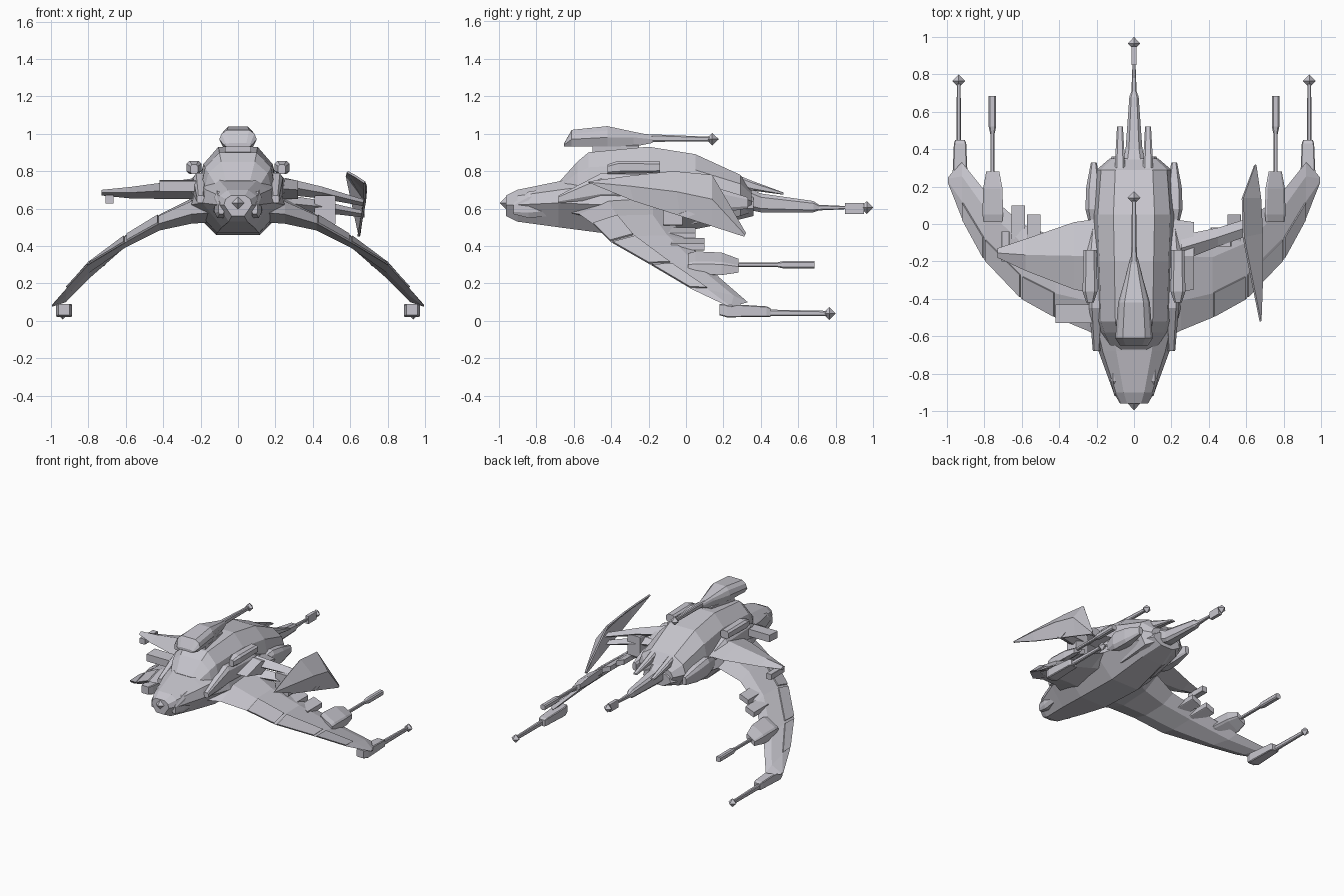
import bpy
import bmesh
from mathutils import Vector

cube = bpy.data.objects.get("Cube")
if cube:
    bpy.data.objects.remove(cube, do_unlink=True)

# One hull paint for every part
paint = bpy.data.materials.new("pale_grey_hull")
paint.use_nodes = True
colour = (.57, .56, .61, 1)
paint.diffuse_color = colour
paint.node_tree.nodes["Principled BSDF"].inputs["Base Color"].default_value = colour


def loft(name, rings, closed=True, mirror=False, shell=0):
    """Skin a list of equally long point rings."""
    bm = bmesh.new()
    rows = [[bm.verts.new(point) for point in ring] for ring in rings]
    count = len(rows[0])
    for near, far in zip(rows, rows[1:]):
        for i in range(count if closed else count - 1):
            j = (i + 1) % count
            bm.faces.new((near[i], near[j], far[j], far[i]))
    if closed:
        bm.faces.new(rows[0])
        bm.faces.new(rows[-1])
    bmesh.ops.recalc_face_normals(bm, faces=bm.faces)
    mesh = bpy.data.meshes.new(name)
    bm.to_mesh(mesh)
    bm.free()
    mesh.materials.append(paint)
    part = bpy.data.objects.new(name, mesh)
    bpy.context.scene.collection.objects.link(part)
    if shell:
        solid = part.modifiers.new("thickness", 'SOLIDIFY')
        solid.thickness = shell
    if mirror:
        part.modifiers.new("other_side", 'MIRROR').use_axis[0] = True
    return part


def hull(name, rows, roof, floor):
    """Eight-sided body; each row is y, half width, low, middle and high z."""
    rings = []
    for y, w, low, mid, high in rows:
        half = [(w * floor, low), (w, mid), (w * .88, mid + (high - mid) * .6), (w * roof, high)]
        outline = half + [(-x, z) for x, z in reversed(half)]
        rings.append([(x, y, z) for x, z in outline])
    return loft(name, rings)


def beam(name, x, rows, mirror=False, bevel=.6, lean=0):
    """Chamfered bar along y; each row is y, z, half width and half height."""
    corners = [(1, bevel), (bevel, 1), (-bevel, 1), (-1, bevel),
               (-1, -bevel), (-bevel, -1), (bevel, -1), (1, -bevel)]
    rings = [[(x + w * a, y, z + h * b - lean * w * a) for a, b in corners] for y, z, w, h in rows]
    return loft(name, rings, mirror=mirror)


def diamond(name, x, y, z, mirror=False, r=.034):
    """Four-sided pointed emitter tip."""
    sides = [(1, 0), (0, 1), (-1, 0), (0, -1)]
    loft(name, [[(x + s * a, y + d, z + s * b) for a, b in sides]
                for d, s in ((-r, .001), (0, r), (r, .001))], mirror=mirror)


# Main body: long nose and belly, then the domed back shell
hull("fuselage", [
    (-.96, .075, .56, .62, .67),
    (-.9, .11, .53, .62, .7),
    (-.68, .19, .5, .63, .745),
    (-.45, .25, .47, .62, .8),
    (-.1, .26, .46, .6, .75),
    (.2, .2, .52, .6, .7),
    (.36, .12, .56, .6, .66)], .5, .45)
hull("back_shell", [
    (-.67, .13, .62, .68, .75),
    (-.58, .18, .58, .7, .85),
    (-.52, .2, .55, .7, .9),
    (-.2, .21, .52, .7, .93),
    (.05, .22, .52, .68, .89),
    (.29, .2, .56, .66, .78),
    (.35, .13, .58, .64, .7)], .5, .7)
diamond("nose_emitter", 0, -.96, .63)
beam("nose_cheek", .09, [(-.92, .6, .015, .03), (-.84, .62, .035, .07), (-.6, .65, .05, .08)], True)

# Side strakes, shoulder pods and rear fairings
beam("side_strake", .2, [(-.68, .65, .02, .02), (-.45, .72, .04, .07),
                         (-.15, .72, .05, .06), (0, .68, .03, .03)], True)
beam("shoulder_pod", .235, [(-.42, .81, .02, .025), (-.36, .82, .04, .035), (-.14, .82, .035, .03)], True)
beam("rear_fairing", .215, [(-.02, .65, .02, .04), (.08, .65, .045, .07),
                            (.2, .64, .04, .06), (.33, .63, .015, .03)], True)
beam("rear_dorsal_vane", .075, [(.2, .77, .03, .04), (.36, .72, .025, .025), (.52, .68, .016, .006)], True)

# Tail boom with emitter
beam("tail_boom", 0, [(.25, .68, .08, .07), (.4, .63, .045, .05), (.68, .61, .025, .03),
                      (.71, .605, .014, .015), (.86, .605, .008, .008)])
beam("tail_block", 0, [(.85, .6, .014, .03), (.95, .6, .014, .03)], bevel=.9)
diamond("tail_emitter", 0, .965, .605)

# Dorsal turret and rearward barrel
hull("turret_body", [
    (-.65, .075, .93, .94, .95),
    (-.61, .1, .93, .97, 1.02),
    (-.42, .085, .93, .98, 1.04),
    (-.28, .045, .93, .98, 1.01),
    (-.18, .02, .95, .97, .99)], .6, .8)
beam("turret_barrel", 0, [(-.3, .975, .02, .025), (-.1, .975, .014, .018), (.13, .97, .011, .013)])
diamond("turret_emitter", 0, .14, .97)
beam("turret_pedestal", 0, [(-.5, .91, .07, .035), (-.25, .92, .04, .025)])

# Drooping crescent wings: x, leading y and z, trailing y and z, thickness
stations = [
    (.12, -.64, .58, .05, .64, .14),
    (.25, -.57, .57, -.04, .6, .12),
    (.42, -.5, .52, -.07, .53, .08),
    (.6, -.4, .42, 0, .43, .06),
    (.8, -.19, .3, .18, .23, .05),
    (.92, .03, .17, .33, .1, .035),
    (.995, .22, .08, .25, .08, .01)]


def wing_ring(x, ly, lz, ty, tz, thick):
    lead, trail = Vector((x, ly, lz)), Vector((x, ty, tz))
    lift = Vector((0, 0, thick / 2))
    front, rear = lead.lerp(trail, .3), lead.lerp(trail, .75)
    return [lead, front + lift, rear + lift, trail, rear - lift, front - lift]


loft("wing", [wing_ring(*s) for s in stations], mirror=True)

# Thin armour plates along the leading edge
for number, (inner, outer) in enumerate(zip(stations[2:5], stations[3:6])):
    strips = []
    for t in (.04, .96):
        ring = wing_ring(*(a + (b - a) * t for a, b in zip(inner, outer)))
        raise_by = Vector((.004, 0, .009))
        strips.append([ring[0] + raise_by, ring[1] + raise_by])
    loft("wing_armour_%d" % number, strips, closed=False, mirror=True, shell=.009)

# Wing tip cannons
beam("tip_cannon_body", .93, [(.18, .06, .03, .03), (.22, .055, .042, .036),
                              (.43, .05, .033, .028), (.45, .045, .026, .024)], True, .85)
beam("tip_cannon_barrel", .937, [(.43, .043, .013, .018), (.75, .04, .01, .014)], True)
diamond("tip_cannon_emitter", .937, .765, .04, True)

# Heavy guns and blocks lying along the slope of the wings
beam("gun_pod", .755, [(.01, .31, .05, .025), (.05, .31, .055, .035),
                       (.19, .305, .052, .035), (.28, .295, .035, .02)], True, .8, lean=.6)
beam("gun_barrel", .757, [(.26, .3, .011, .011), (.48, .3, .011, .011),
                          (.52, .3, .02, .02), (.685, .3, .02, .02)], True)
for name, x, y, z in (("inner_wing_block", .535, -.04, .465), ("outer_wing_block", .62, .01, .41)):
    beam(name, x, [(y - .09, z, .036, .02), (y + .09, z, .036, .02)], True, .9, lean=.4)


def plane_ring(x, front, rear, z, h):
    mid = (front + rear) / 2
    return [(x, front, z), (x, mid, z + h), (x, rear, z), (x, mid, z - h)]


# Shared root for both side arms
root_edge = plane_ring(.32, -.35, .01, .7, .05)
loft("arm_root", [plane_ring(.18, -.38, .03, .71, .06), root_edge], mirror=True)

# Right side: tapered stub plane with a small end weapon
loft("stub_plane", [
    [(-x, y, z) for x, y, z in root_edge],
    plane_ring(-.58, -.25, -.08, .685, .03),
    plane_ring(-.73, -.18, -.13, .685, .015)])
beam("stub_weapon", -.687, [(-.2, .65, .022, .022), (-.04, .65, .022, .022)], bevel=.9)
beam("root_step_plate", -.31, [(-.53, .72, .11, .028), (-.43, .725, .11, .028)], bevel=.95)

# Left side: two swept struts carrying a large curved blade
for name, start, end in (("upper_strut", .72, .63), ("lower_strut", .63, .57)):
    loft(name, [plane_ring(.25, -.2, -.06, start, .045),
                plane_ring(.45, -.12, -.02, (start + end) / 2 + .01, .032),
                plane_ring(.675, -.04, .05, end, .018)])
beam("strut_block", .465, [(-.12, .59, .055, .08), (-.02, .59, .055, .08)], bevel=.92)
loft("side_blade", [
    [(.68, -.52, .745), (.682, -.515, .74), (.68, -.51, .735)],
    [(.635, -.3, .775), (.69, -.3, .72), (.685, -.28, .64)],
    [(.59, -.07, .8), (.69, -.05, .69), (.67, -.03, .56)],
    [(.585, .14, .78), (.68, .14, .65), (.66, .14, .505)],
    [(.65, .32, .47), (.655, .315, .46), (.65, .31, .45)]], closed=False, shell=.012)
